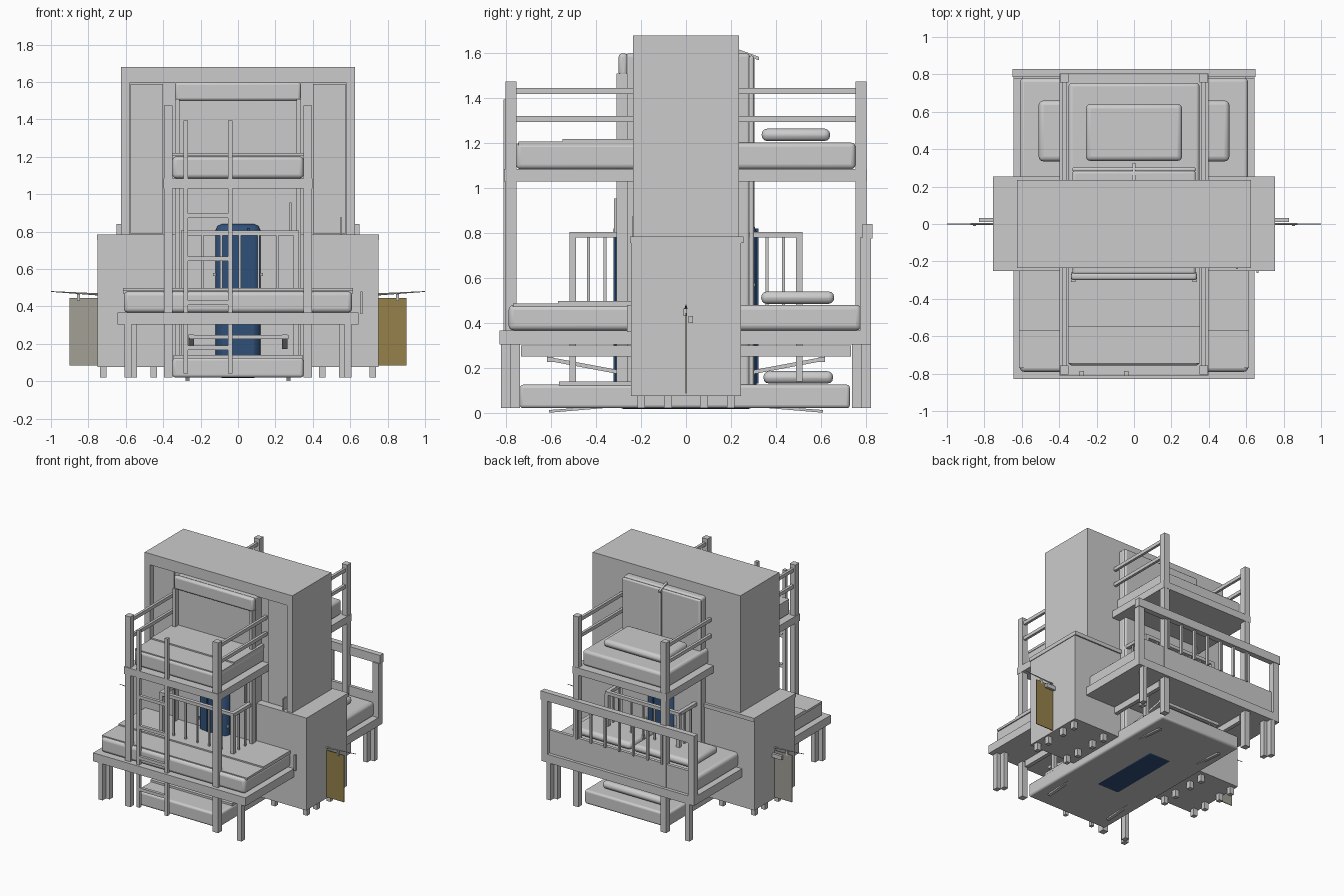
import bpy, math


def box(name, x0, x1, y0, y1, z0, z1, bevel=0, mat=None, seg=3):
    """Axis-aligned box from its limits, optionally with rounded edges."""
    bpy.ops.mesh.primitive_cube_add(size=1, location=((x0 + x1) / 2, (y0 + y1) / 2, (z0 + z1) / 2))
    ob = bpy.context.object
    ob.name = name
    ob.scale = (x1 - x0, y1 - y0, z1 - z0)
    bpy.ops.object.transform_apply(location=False, rotation=False, scale=True)
    if bevel:
        m = ob.modifiers.new("round", 'BEVEL')
        m.width, m.segments = bevel, seg
        bpy.ops.object.shade_smooth_by_angle(angle=math.radians(35))
    if mat:
        ob.data.materials.append(mat)
    return ob


def profile(name, pts, x0, x1):
    """Extrude a side profile of (y, z) points along x."""
    n = len(pts)
    verts = [(x, y, z) for x in (x0, x1) for y, z in pts]
    faces = [list(range(n))[::-1], list(range(n, 2 * n))]
    faces += [(i, (i + 1) % n, n + (i + 1) % n, n + i) for i in range(n)]
    me = bpy.data.meshes.new(name)
    me.from_pydata(verts, [], faces)
    ob = bpy.data.objects.new(name, me)
    bpy.context.collection.objects.link(ob)
    return ob


def colour(name, rgb):
    m = bpy.data.materials.new(name)
    m.diffuse_color = (*rgb, 1)
    return m


blue = colour("blue", (0.03, 0.08, 0.19))
gold = colour("gold", (0.30, 0.22, 0.07))
beige = colour("beige", (0.36, 0.35, 0.30))

# Wardrobe: carcass, frame around the shallow front recess, door line and handle
box("wardrobe_body", -.625, .625, -.19, .235, .08, 1.68)
box("wardrobe_top_trim", -.625, .625, -.235, -.19, 1.595, 1.68)
for s in (-1, 1):
    a, b = sorted((s * .58, s * .625))
    box("wardrobe_side_trim", a, b, -.235, -.19, .08, 1.595)
    a, b = sorted((s * .40, s * .575))
    box("wardrobe_door", a, b, -.2, -.19, .79, 1.59)
box("wardrobe_handle", .545, .555, -.24, -.2, .78, .875)

# Low dresser with top, feet and handle
box("dresser_body", -.75, .75, -.245, .245, .075, .76)
box("dresser_top", -.755, .755, -.25, .255, .755, .785)
for x in (-.72, -.45, .45, .72):
    for y in (-.2, -.08, .08, .2):
        box("dresser_foot", x - .017, x + .017, y - .017, y + .017, .02, .08)
box("dresser_handle", .655, .665, -.262, -.245, .36, .48)

# Side panels with brackets and tapered wires
for s, mat in ((-1, beige), (1, gold)):
    a, b = sorted((s * .75, s * .90))
    box("side_panel", a, b, -.003, .003, .085, .445, mat=mat)
    a, b = sorted((s * .75, s * .83))
    box("side_bracket", a, b, .012, .032, .40, .43)
    a, b = sorted((s * .845, s * .86))
    box("panel_clip", a, b, -.012, .004, .43, .465)
    bpy.ops.mesh.primitive_cone_add(vertices=8, radius1=.006, radius2=.002, depth=.25,
                                    location=(s * .875, 0, .472),
                                    rotation=(0, s * math.radians(86.5), 0))
    bpy.context.object.name = "side_wire"

# Tall inner cabinet: framed front, two rounded back doors, top strap
box("cabinet_body", -.33, .33, -.27, .285, .02, 1.6, .015)
box("cabinet_top_band", -.336, .336, -.30, -.26, 1.5, 1.6, .015)
for x in (-.336, .314):
    box("cabinet_front_stile", x, x + .022, -.31, -.26, .02, 1.51)
for x in (-.33, .002):
    box("cabinet_back_door", x, x + .328, .28, .303, .02, 1.59, .01)
box("cabinet_seam", -.004, .004, .29, .306, .02, 1.59)
profile("cabinet_strap", [(.235, 1.60), (.325, 1.57), (.325, 1.585), (.235, 1.618)], -.008, .008)
box("cabinet_handle", .275, .285, -.32, -.30, .8, .955)

# Blue upright shell with ribs and side studs
box("blue_shell", -.12, .12, -.315, .315, .017, .84, .035, blue, 2)
for s in (-1, 1):
    for x in (-.04, .055):
        a, b = sorted((s * .31, s * .323))
        box("blue_rib", x - .006, x + .006, a, b, .13, .82, mat=blue)
    for x in (-.125, .125):
        box("shell_stud", x - .008, x + .008, s * .3 - .008, s * .3 + .008, .562, .578)

# Tall bunk: posts, frame, side rails
for x in (-.372, .372):
    for y in (-.78, .78):
        box("bunk_post", x - .023, x + .023, y - .024, y + .024, .02, 1.475)
    for z in (1.308, 1.433):
        box("bunk_guard_rail", x - .01, x + .01, -.76, .76, z - .013, z + .013)
    box("bunk_lower_rail", x - .015, x + .015, -.735, .735, .25, .30)
box("bunk_frame", -.397, .397, -.81, .805, 1.03, 1.085)
box("bunk_mattress", -.35, .35, -.757, .755, 1.085, 1.203, .02)
box("bunk_blanket", -.352, .352, -.745, .23, 1.19, 1.209)
box("bunk_blanket_fold", -.352, .352, -.55, .22, 1.205, 1.219)
box("bunk_pillow", -.257, .257, .337, .642, 1.21, 1.265, .025)

# Pull-out bed at the bottom with blanket, pillow and runners
box("trundle_mattress", -.35, .35, -.74, .73, .02, .125, .015)
box("trundle_blanket", -.345, .345, -.565, .23, .12, .14)
box("trundle_pillow", -.257, .257, .345, .655, .13, .185, .025)
for x in (-.27, .27):
    for s in (-1, 1):
        profile("trundle_runner", [(s * .61, 0), (s * .61, .012), (s * .37, .03), (s * .37, .02)],
                x - .012, x + .012)

# Ladder on the front
for x in (-.279, -.041):
    box("ladder_side", x - .012, x + .012, -.812, -.785, .04, 1.395)
for z in (.18, .42, .655, .885):
    box("ladder_rung", -.27, -.05, -.81, -.787, z - .012, z + .012)

# Wide bed: frame, paired legs, mattress, bedding
box("wide_bed_frame", -.645, .645, -.83, .825, .303, .367)
for sx in (-1, 1):
    for sy in (-1, 1):
        for x, y in ((.588, .803), (.558, .76)):
            box("wide_bed_leg", sx * x - .018, sx * x + .018, sy * y - .021, sy * y + .021, .02, .31)
box("wide_mattress", -.61, .61, -.79, .78, .367, .48, .022)
box("wide_blanket", -.614, .614, -.77, .23, .47, .487)
box("wide_blanket_fold", -.614, .614, -.57, .22, .483, .497)
for a, b in ((-.51, -.01), (.01, .51)):
    box("wide_pillow", a, b, .335, .66, .485, .54, .025)

# Open headboard at the back
box("headboard_top_rail", -.65, .65, .787, .83, .775, .84)
box("headboard_low_rail", -.6, .6, .775, .80, .36, .545)
for x in (-.62, .62):
    box("headboard_post", x - .025, x + .025, .775, .825, .36, .78)
for i in range(7):
    x = -.36 + i * .12
    box("headboard_slat", x - .007, x + .007, .795, .815, .54, .78)

# Slatted side enclosure and sloping braces, mirrored front to back
for s in (-1, 1):
    a, b = sorted((s * .49, s * .518))
    box("enclosure_end_rail", -.305, .325, a, b, .78, .805)
    for x in (-.292, .312):
        box("enclosure_post", x - .014, x + .014, a, b, .14, .785)
        c, d = sorted((s * .24, s * .5))
        box("enclosure_side_rail", x - .014, x + .014, c, d, .78, .805)
        for y in (.36, .435):
            box("enclosure_side_slat", x - .006, x + .006, s * y - .007, s * y + .007, .48, .785)
    for i in range(5):
        x = -.19 + i * .1
        box("enclosure_slat", x - .006, x + .006, s * .504 - .006, s * .504 + .006, .48, .785)
    for x in (-.25, .25):
        profile("sloping_brace", [(s * .62, .232), (s * .62, .25), (s * .3, .19), (s * .3, .172)],
                x - .015, x + .015)
    a, b = sorted((s * .59, s * .62))
    box("brace_bar", -.26, .27, a, b, .225, .248)
